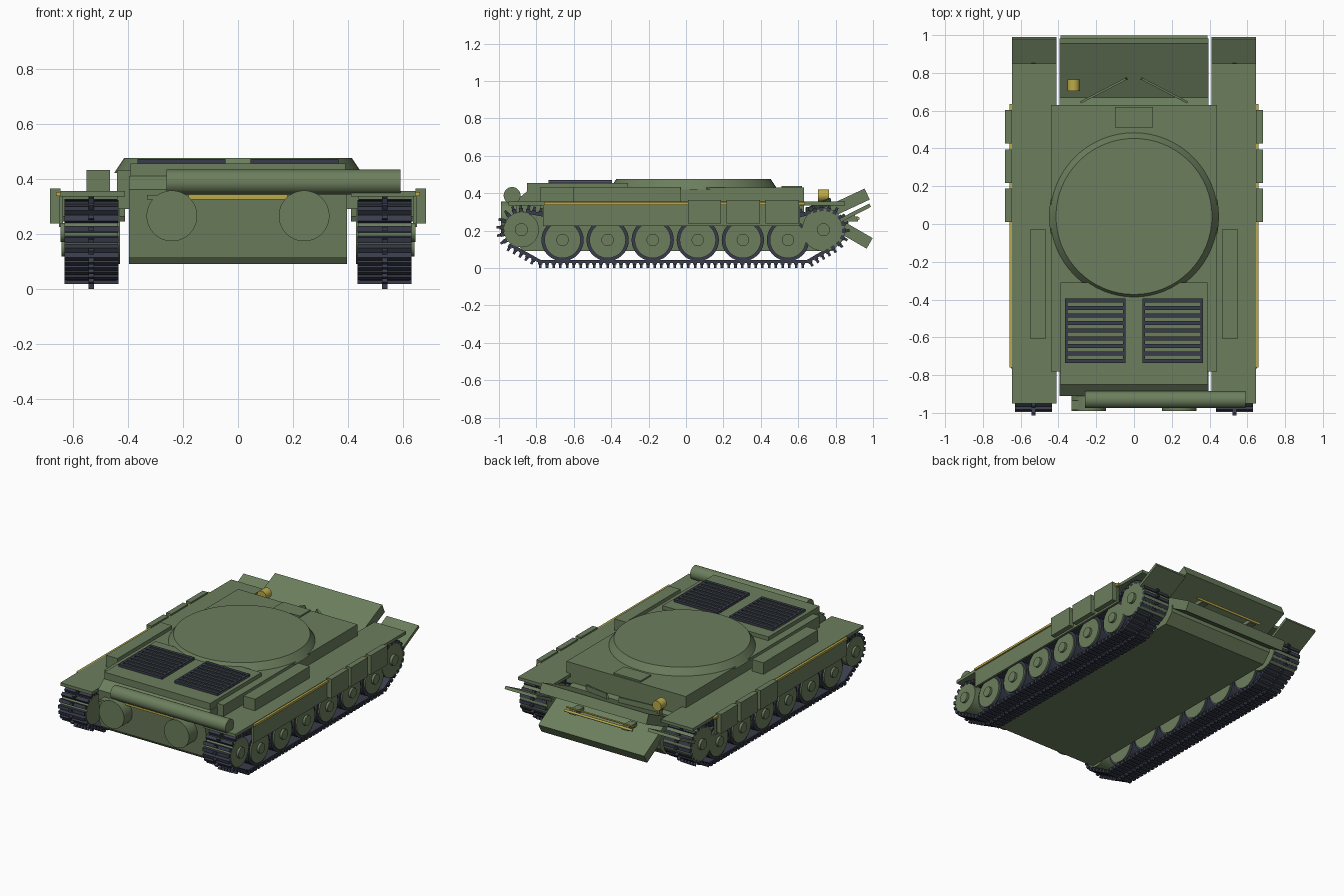
import bpy, bmesh, math
from mathutils import Vector, Matrix

if "Cube" in bpy.data.objects:
    bpy.data.objects.remove(bpy.data.objects["Cube"])


def material(name, rgb):
    m = bpy.data.materials.new(name)
    m.use_nodes = True
    m.diffuse_color = (*rgb, 1)
    m.node_tree.nodes["Principled BSDF"].inputs["Base Color"].default_value = (*rgb, 1)
    return m


GREEN = material("olive green", (0.15, 0.21, 0.11))
DARK = material("dark steel", (0.04, 0.046, 0.07))
GOLD = material("brass yellow", (0.5, 0.4, 0.07))


def finish(name, bm, mat, smooth=False):
    bmesh.ops.recalc_face_normals(bm, faces=bm.faces)
    me = bpy.data.meshes.new(name)
    bm.to_mesh(me)
    bm.free()
    me.materials.append(mat)
    ob = bpy.data.objects.new(name, me)
    bpy.context.collection.objects.link(ob)
    if smooth:
        bpy.ops.object.select_all(action="DESELECT")
        ob.select_set(True)
        bpy.context.view_layer.objects.active = ob
        bpy.ops.object.shade_smooth_by_angle(angle=math.radians(35))
    return ob


def add_box(bm, center, size, rot=Matrix()):
    bmesh.ops.create_cube(bm, size=1, matrix=Matrix.Translation(center) @ rot @ Matrix.Diagonal((*size, 1)))


def box(name, x, y, z, mat=GREEN):
    """Box from three (low, high) ranges."""
    bm = bmesh.new()
    add_box(bm, [sum(r) / 2 for r in (x, y, z)], [r[1] - r[0] for r in (x, y, z)])
    return finish(name, bm, mat)


def add_rod(bm, a, b, r1, r2=None, sides=32):
    a, b = Vector(a), Vector(b)
    rot = (b - a).to_track_quat("Z", "Y").to_matrix().to_4x4()
    bmesh.ops.create_cone(bm, cap_ends=True, segments=sides, radius1=r1, radius2=r1 if r2 is None else r2,
                          depth=(b - a).length, matrix=Matrix.Translation((a + b) / 2) @ rot)


def rod(name, a, b, r1, mat=GREEN, r2=None, sides=32):
    bm = bmesh.new()
    add_rod(bm, a, b, r1, r2, sides)
    return finish(name, bm, mat, True)


def tilted(name, x, tip, length, thick, angle, mat=GREEN):
    """Plate whose upper far corner is tip (y, z), rising by angle toward +y."""
    rot = Matrix.Rotation(math.radians(angle), 4, "X")
    mid = Vector((sum(x) / 2, *tip)) + rot @ Vector((0, -length / 2, -thick / 2))
    bm = bmesh.new()
    add_box(bm, mid, (x[1] - x[0], length, thick), rot)
    return finish(name, bm, mat)


def extrude(name, profile, half, mat=GREEN):
    """Side profile of (y, z) points swept across x."""
    bm = bmesh.new()
    f = bm.faces.new([bm.verts.new((-half, y, z)) for y, z in profile])
    new = bmesh.ops.extrude_face_region(bm, geom=[f])["geom"]
    bmesh.ops.translate(bm, vec=(2 * half, 0, 0), verts=[v for v in new if isinstance(v, bmesh.types.BMVert)])
    return finish(name, bm, mat)


def span(c, s, a, b):
    """Range a..b on side s of the model."""
    return tuple(sorted((c + s * a, c + s * b)))


# Hull, decks and turret ring
extrude("hull", [(-.89, .115), (-.87, .09), (.78, .09), (.84, .15), (.84, .2), (.72, .28), (.63, .3),
                 (.63, .41), (-.85, .41), (-.91, .36)], .395)
box("upper_deck", (-.44, .44), (-.78, .63), (.29, .43))
box("engine_deck", (-.39, .39), (-.85, -.31), (.41, .455))
rod("turret_ring", (0, .04, .42), (0, .04, .475), .45, r2=.413, sides=64)
box("front_hatch", (-.1, .1), (.51, .62), (.43, .44))

# Glacis, lower nose plate and their fittings
tilted("glacis_plate", (-.395, .395), (.955, .425), .4, .065, 25)
tilted("nose_plate", (-.39, .39), (.998, .16), .26, .065, -30)
rod("tow_bar", (-.25, .92, .265), (.25, .92, .265), .008, GOLD, sides=12)
rod("tow_bar_upper", (-.25, .9, .28), (.25, .9, .28), .005, GOLD, sides=12)
for s in (-1, 1):
    box("tow_bracket", span(0, s, .17, .22), (.83, .92), (.25, .275))
    a, b = Vector((s * .04, .77, .355)), Vector((s * .28, .645, .3))
    d = b - a
    bm = bmesh.new()
    add_box(bm, (a + b) / 2, (d.length, .012, .04), d.to_track_quat("X", "Z").to_matrix().to_4x4())
    finish("splash_board", bm, GREEN)
rod("headlight", (-.32, .705, .388), (-.32, .765, .388), .033, GOLD, sides=24)
box("headlight_post", (-.33, -.31), (.72, .75), (.31, .365))

# Engine grilles
for s in (-1, 1):
    bm = bmesh.new()
    add_box(bm, (s * .205, -.565, .461), (.32, .34, .004))
    finish("grille_bed", bm, GREEN)
    bm = bmesh.new()
    for k in (-1, 1):
        add_box(bm, (s * .205 + k * .153, -.565, .463), (.014, .34, .016))
    for k in range(9):
        add_box(bm, (s * .205, -.725 + k * .04, .463), (.32, .021, .016))
    finish("grille_slats", bm, DARK)

# Rear drums, log and rail
rod("rear_log", (-.26, -.93, .388), (.59, -.93, .388), .045)
box("rear_rail", (-.18, .18), (-.935, -.9), (.325, .348), GOLD)
for s in (-1, 1):
    rod("rear_drum", (s * .24, -.86, .265), (s * .24, -.99, .265), .092, sides=48)
box("log_bracket", (-.33, -.2), (-.985, -.935), (.325, .34))


# Track path: tangent points round the sprocket and the idler
SPROCKET, IDLER = (-.88, .205), (.735, .205)


def arc(c, r, start, end, n):
    angles = [math.radians(start + (end - start) * i / n) for i in range(n + 1)]
    return [(c[0] + r * math.cos(t), c[1] + r * math.sin(t)) for t in angles]


rear_arc = arc(SPROCKET, .1, 70, 235, 10)
LOOP = rear_arc + [(-.78, .035), (.65, .035)] + arc(IDLER, .105, -50, 100, 10) + [(.55, .265), (-.66, .265)]


def along(points, step):
    """Evenly spaced (position, direction) pairs round the closed loop."""
    carry = 0
    for p, q in zip(points, points[1:] + points[:1]):
        p, q = Vector(p), Vector(q)
        length = (q - p).length
        while carry < length:
            yield p.lerp(q, carry / length), (q - p).normalized()
            carry += step
        carry -= length


WHEELS = [-.66 + i * .241 for i in range(6)]
for s in (-1, 1):
    # Fender, mudguard and stowage
    box("fender", span(0, s, .41, .645), (-.95, .85), (.335, .355))
    tilted("front_mudguard", span(0, s, .41, .645), (.98, .345), .18, .02, 27)
    box("stowage_box", span(0, s, .465, .55), (-.605, -.03), (.35, .432))
    box("side_skirt", span(0, s, .635, .65), (-.765, .61), (.225, .34))
    box("side_rail", span(0, s, .645, .66), (-.76, .635), (.338, .352), GOLD)
    for y in (.01, .217, .425):
        box("side_box", span(0, s, .645, .682), (y, y + .178), (.237, .365))

    # Track band and links
    bm = bmesh.new()
    n = len(LOOP)
    for i in range(len(rear_arc) - 1, n):
        p, q = Vector((0, *LOOP[i])), Vector((0, *LOOP[(i + 1) % n]))
        d = q - p
        rot = Matrix.Rotation(math.atan2(d.z, d.y), 4, "X")
        add_box(bm, (p + q) / 2 + Vector((s * .532, 0, 0)), (.18, d.length + .006, .018), rot)
    finish("track_band", bm, DARK)
    bm = bmesh.new()
    for p, d in along(LOOP, .036):
        rot = Matrix.Rotation(math.atan2(d.y, d.x), 4, "X")
        out = Vector((d.y, -d.x))
        c, tooth = p + out * .006, p + out * .02
        add_box(bm, (s * .532, *c), (.195, .022, .022), rot)
        add_box(bm, (s * .532, *tooth), (.02, .014, .03), rot)
    finish("track_links", bm, DARK)

    # Sprocket, idler and road wheels
    rod("drive_sprocket", (s * .435, *SPROCKET), (s * .63, *SPROCKET), .094, sides=36)
    rod("front_idler", (s * .428, *IDLER), (s * .628, *IDLER), .115, sides=36)
    for y, z in (SPROCKET, IDLER):
        rod("end_hub", (s * .6, y, z), (s * .645, y, z), .035, sides=20)
    for y in WHEELS:
        rod("road_wheel_tire", (s * .45, y, .15), (s * .615, y, .15), .113, DARK, sides=36)
        rod("road_wheel", (s * .445, y, .15), (s * .625, y, .15), .097, sides=36)
        rod("wheel_hub", (s * .6, y, .15), (s * .64, y, .15), .033, sides=20)
